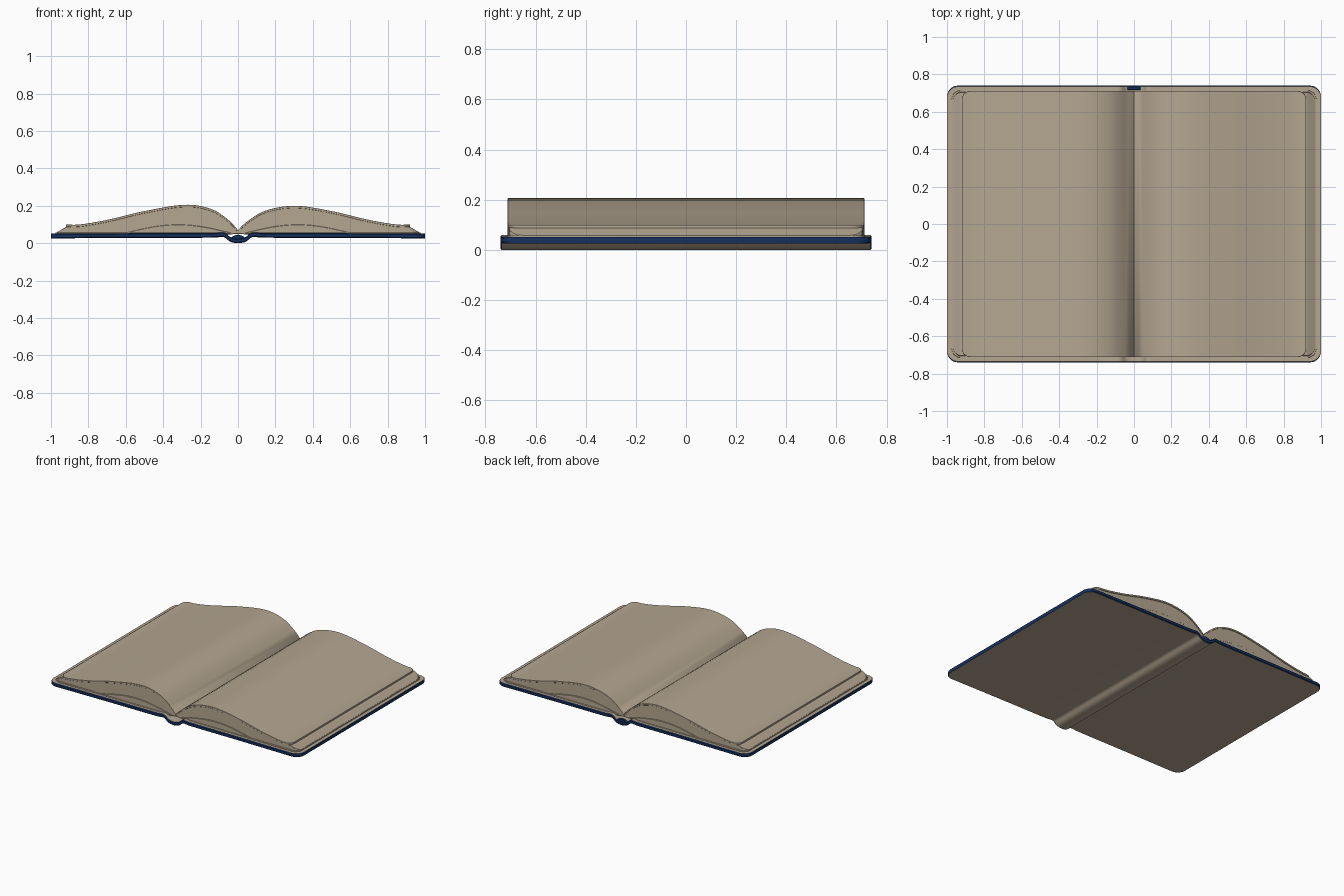
import bpy, bmesh, math

if "Cube" in bpy.data.objects:
    bpy.data.objects.remove(bpy.data.objects["Cube"])


def material(name, rgb):
    m = bpy.data.materials.new(name)
    m.diffuse_color = (*rgb, 1)
    m.use_nodes = True
    m.node_tree.nodes["Principled BSDF"].inputs["Base Color"].default_value = m.diffuse_color
    return m


PAPER = material("tan paper", (0.46, 0.385, 0.285))
BLUE = material("navy edge", (0.008, 0.03, 0.115))


def curve(points, x):
    """Smooth height through a few (x, z) points."""
    n = len(points)
    if x <= points[0][0]:
        return points[0][1]
    for i in range(n - 1):
        (x0, z0), (x1, z1) = points[i], points[i + 1]
        if x <= x1 + 1e-9:
            def slope(k):
                a, b = points[max(k - 1, 0)], points[min(k + 1, n - 1)]
                return (b[1] - a[1]) / (b[0] - a[0])
            d = x1 - x0
            t = (x - x0) / d
            return ((2*t**3 - 3*t**2 + 1) * z0 + (t**3 - 2*t**2 + t) * d * slope(i)
                    + (3*t**2 - 2*t**3) * z1 + (t**3 - t**2) * d * slope(i + 1))
    return points[-1][1]


def half_depth(x, end, depth, r):
    """Half depth of a plan with rounded outer corners."""
    d = max(0.0, abs(x) - (end - r))
    return depth - r + math.sqrt(max(0.0, r * r - d * d))


def stations(a, end, r, n):
    xs = [a + (end - r - a) * i / n for i in range(n + 1)]
    return xs + [end - r + r * math.sin(math.pi / 2 * i / 7) for i in range(1, 8)]


def loft(name, columns, soft, edge=None):
    """Skin cross-sections (x, half depth, bottom, top) placed along x."""
    bm = bmesh.new()
    rings = []
    for x, h, zb, zt in columns:
        s = min(soft, (zt - zb) * 0.4)
        side = [(h - s, zb), (h, zb + s), (h, zt - s), (h - s, zt)]
        ring = side + [(-y, z) for y, z in reversed(side)]
        rings.append([bm.verts.new((x, y, z)) for y, z in ring])
    for a, b in zip(rings, rings[1:]):
        for i in range(8):
            j = (i + 1) % 8
            f = bm.faces.new((a[i], a[j], b[j], b[i]))
            f.material_index = 1 if edge and i in (0, 1, 2, 4, 5, 6) else 0
    for ring in (rings[0], rings[-1]):
        bm.faces.new(ring).material_index = 1 if edge else 0
    bmesh.ops.recalc_face_normals(bm, faces=bm.faces)
    me = bpy.data.meshes.new(name)
    bm.to_mesh(me)
    bm.free()
    ob = bpy.data.objects.new(name, me)
    bpy.context.collection.objects.link(ob)
    me.materials.append(PAPER)
    if edge:
        me.materials.append(edge)
    bpy.ops.object.select_all(action='DESELECT')
    ob.select_set(True)
    bpy.context.view_layer.objects.active = ob
    bpy.ops.object.shade_smooth_by_angle(angle=math.radians(35))
    return ob


# Cover: two boards joined by a rounded spine with hinge grooves
under = [(0, 0), (.03, .004), (.05, .014), (.065, .028), (.085, .034),
         (.12, .03), (.5, .029), (1, .026)]
right = [.0, .015, .03, .04, .05, .058, .065, .075, .085, .1] + stations(.12, 1, .06, 8)
xs = [-x for x in reversed(right[1:])] + right
cover = []
for x in xs:
    z = curve(under, abs(x))
    cover.append((x, half_depth(x, 1, .74, .06), z, z + .025))
loft("cover", cover, .005, BLUE)

# Spine headband at the back end
band = [(x, .01, .012, .034 + .012 * math.cos(x / .035 * math.pi / 2))
        for x in (-.035, -.02, 0, .02, .035)]
loft("headband", band, .003, BLUE).location.y = .726
for p in bpy.data.objects["headband"].data.polygons:
    p.material_index = 1

# Page halves: arched top sheet over a slightly wider page block
outer = [(.5, .172), (.7, .125), (.85, .1), (.92, .1)]
arches = {
    "left": (-1, [(0, .07), (.04, .115), (.13, .178), (.27, .206)] + outer),
    "right": (1, [(0, .07), (.04, .11), (.14, .172), (.3, .2)] + outer),
}
for side, (sgn, arch) in arches.items():
    sheet = []
    for x in stations(.0, .92, .045, 36):
        z = curve(arch, x)
        sheet.append((sgn * x, half_depth(x, .92, .711, .045), z - .012, z))
    loft(side + "_top_sheet", sheet, .001)

    block = []
    for x in stations(.0, .97, .05, 36):
        top = curve(arch, x) - .009
        if x > .915:
            top = .09 - (x - .915) / .055 * .032
        base = .046 + .004 * math.cos(min(x, .1) / .1 * math.pi)
        block.append((sgn * x, half_depth(x, .97, .706, .05), base, top))
    loft(side + "_page_block", block, .002)

    # Low arched bundle showing at both page ends
    bundle = []
    for i in range(25):
        x = .04 + .56 * i / 24
        bundle.append((sgn * x, .71, .05, .056 + .044 * math.sin(math.pi * i / 24)))
    loft(side + "_lower_bundle", bundle, .002)

    # Endpaper between the board and the pages
    paper = [(sgn * x, half_depth(x, .975, .715, .05), .05, .057)
             for x in stations(.1, .975, .05, 6)]
    loft(side + "_endpaper", paper, .002)
